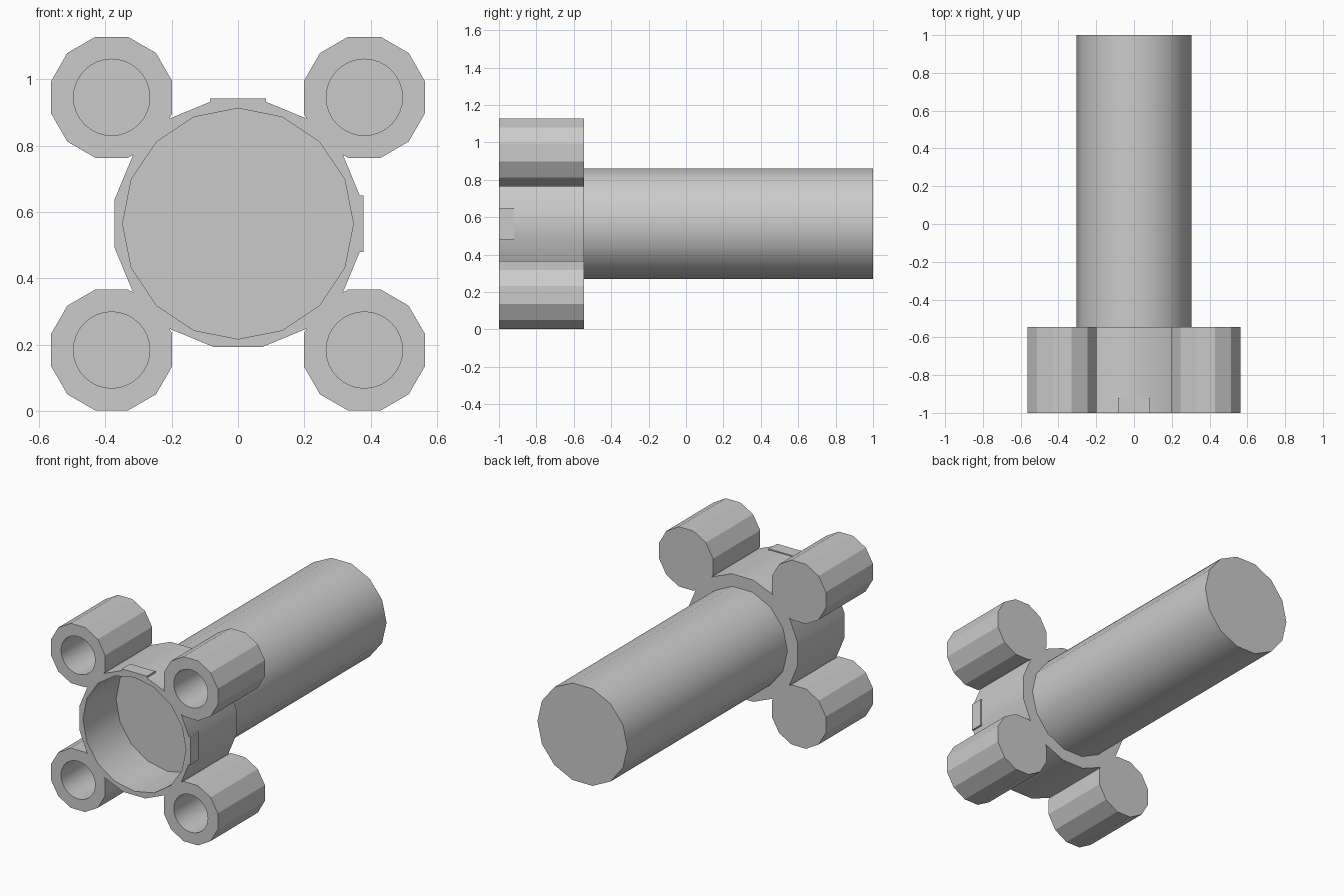
import bpy
import math
from mathutils import Matrix

cube = bpy.data.objects.get("Cube")
if cube:
    bpy.data.objects.remove(cube, do_unlink=True)

AXIS_Z = 0.565      # height of the main axis
FRONT, HUB_BACK, BACK = -1.0, -0.545, 1.0
TUBE_OFFSET = 0.381

grey = bpy.data.materials.new("plain_grey")
grey.use_nodes = True
colour = (0.6, 0.6, 0.6, 1)
grey.diffuse_color = colour
grey.node_tree.nodes["Principled BSDF"].inputs["Base Color"].default_value = colour


def prism(name, sides, radius, y0, y1, x=0, z=AXIS_Z, turn=0.0):
    """Closed prism along y; turn is the fraction of a side to rotate, from a corner on +x."""
    bpy.ops.mesh.primitive_cylinder_add(vertices=sides, radius=radius, depth=y1 - y0)
    obj = bpy.context.object
    obj.name = name
    spin = Matrix.Rotation(math.pi / 2 + turn * math.tau / sides, 4, "Z")
    lay = Matrix.Rotation(math.pi / 2, 4, "X")
    obj.data.transform(Matrix.Translation((x, (y0 + y1) / 2, z)) @ lay @ spin)
    obj.data.materials.append(grey)
    return obj


def box(name, low, high):
    size = [b - a for a, b in zip(low, high)]
    centre = [(a + b) / 2 for a, b in zip(low, high)]
    bpy.ops.mesh.primitive_cube_add(size=1)
    obj = bpy.context.object
    obj.name = name
    obj.data.transform(Matrix.Translation(centre) @ Matrix.Diagonal((*size, 1)))
    obj.data.materials.append(grey)
    return obj


def combine(target, tool, operation):
    mod = target.modifiers.new(operation.lower(), "BOOLEAN")
    mod.operation, mod.solver, mod.object = operation, "EXACT", tool
    bpy.context.view_layer.objects.active = target
    bpy.ops.object.modifier_apply(modifier=mod.name)
    bpy.data.objects.remove(tool, do_unlink=True)


def smooth(obj):
    bpy.ops.object.select_all(action="DESELECT")
    obj.select_set(True)
    bpy.context.view_layer.objects.active = obj
    bpy.ops.object.shade_smooth_by_angle(angle=math.radians(28))


corners = [(sx * TUBE_OFFSET, AXIS_Z + sz * TUBE_OFFSET) for sx in (-1, 1) for sz in (-1, 1)]

# Hub with four corner bosses
hub = prism("hub", 16, 0.379, FRONT, HUB_BACK, turn=0.5)
for x, z in corners:
    combine(hub, prism("boss", 12, 0.189, FRONT, HUB_BACK, x, z, turn=0.5), "UNION")

# Blind bores in the bosses and the wide central pocket
for x, z in corners:
    combine(hub, prism("bore", 32, 0.115, FRONT - 0.1, -0.62, x, z), "DIFFERENCE")
combine(hub, prism("pocket", 16, 0.348, FRONT - 0.1, -0.68), "DIFFERENCE")
smooth(hub)

# Small key tabs on the top and one side of the rim
box("top_tab", (-0.085, FRONT, AXIS_Z + 0.355), (0.085, -0.92, AXIS_Z + 0.378))
box("side_tab", (0.355, FRONT, AXIS_Z - 0.085), (0.378, -0.92, AXIS_Z + 0.085))

# Long shaft behind the hub
smooth(prism("shaft", 14, 0.304, -0.6, BACK))
